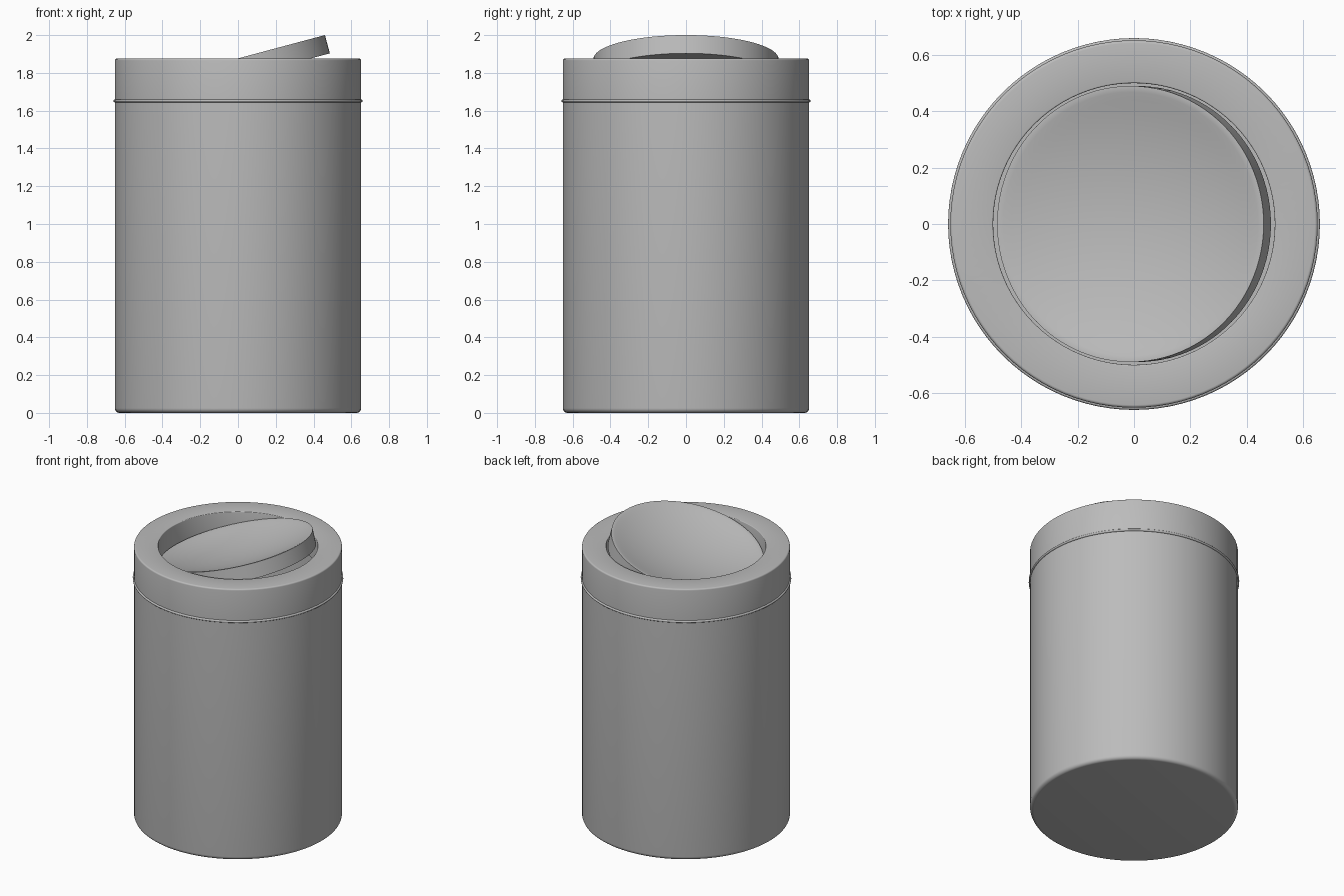
import bpy
import bmesh
import math

if "Cube" in bpy.data.objects:
    bpy.data.objects.remove(bpy.data.objects["Cube"], do_unlink=True)

SEGMENTS = 96

grey = bpy.data.materials.new("brushed_grey")
grey.use_nodes = True
COLOUR = (0.5, 0.5, 0.5, 1.0)
grey.diffuse_color = COLOUR
grey.node_tree.nodes["Principled BSDF"].inputs["Base Color"].default_value = COLOUR


def arc(cx, cz, radius, start, end, steps):
    """Points of a circular arc in the (r, z) plane, angles in degrees."""
    angles = [math.radians(start + (end - start) * i / steps) for i in range(steps + 1)]
    return [(cx + radius * math.cos(a), cz + radius * math.sin(a)) for a in angles]


def lathe(name, profile, closed=False):
    """Revolve an (r, z) profile around the z axis."""
    bm = bmesh.new()
    verts = [bm.verts.new((r, 0, z)) for r, z in profile]
    edges = [bm.edges.new(pair) for pair in zip(verts, verts[1:])]
    if closed:
        edges.append(bm.edges.new((verts[-1], verts[0])))
    bmesh.ops.spin(bm, geom=verts + edges, cent=(0, 0, 0), axis=(0, 0, 1),
                   angle=math.tau, steps=SEGMENTS, use_duplicate=False)
    bmesh.ops.remove_doubles(bm, verts=bm.verts, dist=0.0001)
    bmesh.ops.recalc_face_normals(bm, faces=bm.faces)
    mesh = bpy.data.meshes.new(name)
    bm.to_mesh(mesh)
    bm.free()
    mesh.materials.append(grey)
    obj = bpy.data.objects.new(name, mesh)
    bpy.context.collection.objects.link(obj)
    bpy.ops.object.select_all(action="DESELECT")
    obj.select_set(True)
    bpy.context.view_layer.objects.active = obj
    bpy.ops.object.shade_smooth_by_angle(angle=math.radians(35))
    return obj


R = 0.652          # outer radius of the bin
SEAM = 1.65        # height where the cover meets the body

# Hollow body with a rounded foot
lathe("bin_body",
      [(0, 0)] + arc(R - 0.025, 0.025, 0.025, -90, 0, 6)
      + [(R, SEAM), (R - 0.015, SEAM), (R - 0.015, 0.02), (0, 0.02)])

# Thin bead around the seam
lathe("seam_bead", arc(R, SEAM + 0.002, 0.008, 0, 330, 11), closed=True)

# Cover with a round opening and an inner collar
lathe("bin_cover",
      [(R - 0.015, SEAM), (R, SEAM)]
      + arc(R - 0.010, 1.866, 0.010, 0, 90, 4)
      + arc(0.505, 1.871, 0.005, 90, 180, 3)
      + [(0.5, 1.70), (0.515, 1.70), (0.515, 1.86), (R - 0.015, 1.86)],
      closed=True)

# Dished swing lid, tilted on its middle axis
LID_R, HALF, DISH = 0.49, 0.05, 0.08
bowl_r = 0.475
dish = [(bowl_r * t, HALF - DISH * (1 - t * t))
        for t in (i / 14 for i in range(14))]
lid = lathe("swing_lid",
            [(0, -HALF), (LID_R, -HALF), (LID_R, HALF),
             (0.48, HALF), (0.468, HALF - 0.003)] + dish[::-1])
lid.location.z = 1.825
lid.rotation_euler.y = math.radians(-15)
